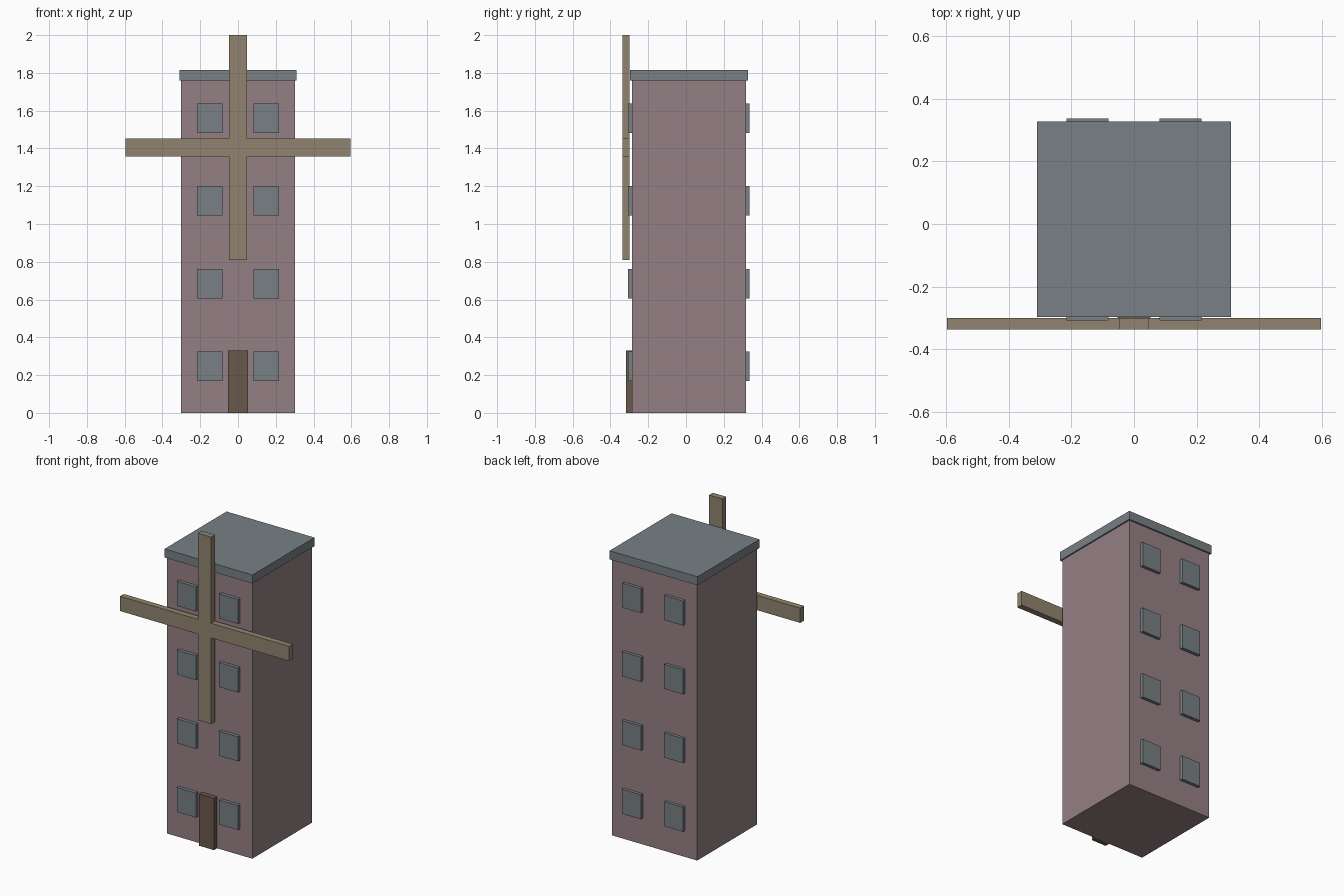
import bpy
import bmesh

if "Cube" in bpy.data.objects:
    bpy.data.objects.remove(bpy.data.objects["Cube"], do_unlink=True)


def linear(c):
    c /= 255
    return c / 12.92 if c <= 0.04045 else ((c + 0.055) / 1.055) ** 2.4


def material(name, *rgb):
    mat = bpy.data.materials.new(name)
    mat.use_nodes = True
    colour = [linear(c) for c in rgb] + [1]
    mat.diffuse_color = colour
    mat.node_tree.nodes["Principled BSDF"].inputs["Base Color"].default_value = colour
    return mat


def extrude_profile(name, points, y0, y1, mat):
    """Extrude an x-z outline from y0 back to y1."""
    bm = bmesh.new()
    face = bm.faces.new([bm.verts.new((x, y0, z)) for x, z in points])
    result = bmesh.ops.extrude_face_region(bm, geom=[face])
    verts = [g for g in result["geom"] if isinstance(g, bmesh.types.BMVert)]
    bmesh.ops.translate(bm, verts=verts, vec=(0, y1 - y0, 0))
    bmesh.ops.recalc_face_normals(bm, faces=bm.faces)
    mesh = bpy.data.meshes.new(name)
    bm.to_mesh(mesh)
    bm.free()
    mesh.materials.append(mat)
    obj = bpy.data.objects.new(name, mesh)
    bpy.context.collection.objects.link(obj)
    return obj


def box(name, x0, x1, y0, y1, z0, z1, mat):
    return extrude_profile(name, [(x0, z0), (x1, z0), (x1, z1), (x0, z1)], y0, y1, mat)


wall = material("dusty_rose_wall", 149, 128, 132)
slate = material("slate_grey", 120, 128, 133)
wood = material("pale_wood", 145, 132, 111)
dark_wood = material("dark_wood", 105, 89, 75)

# Tower and flat roof slab
FRONT, BACK = -0.286, 0.317
box("tower", -0.301, 0.301, FRONT, BACK, 0, 1.76, wall)
box("roof", -0.31, 0.31, -0.297, 0.327, 1.76, 1.815, slate)

# Door
box("door", -0.052, 0.052, -0.317, FRONT, 0, 0.33, dark_wood)

# Windows: two columns of four on the front and back
for side, y0, y1 in (("front", -0.308, FRONT), ("back", BACK, 0.337)):
    for column, x in (("right", -0.149), ("left", 0.149)):
        for floor in range(4):
            z = 0.246 + 0.438 * floor
            box(f"window_{side}_{column}_{floor + 1}", x - 0.067, x + 0.067,
                y0, y1, z - 0.078, z + 0.078, slate)

# Windmill sails: one cross-shaped outline, a quarter turned four times
HUB, REACH, HALF = 1.405, 0.596, 0.047
outline = []
a, b = (REACH, -HALF), (REACH, HALF)
corner = (HALF, HALF)
for turn in range(4):
    outline += [a, b, corner]
    a, b, corner = [(-z, x) for x, z in (a, b, corner)]
extrude_profile("sails", [(x, z + HUB) for x, z in outline], -0.337, -0.299, wood)
